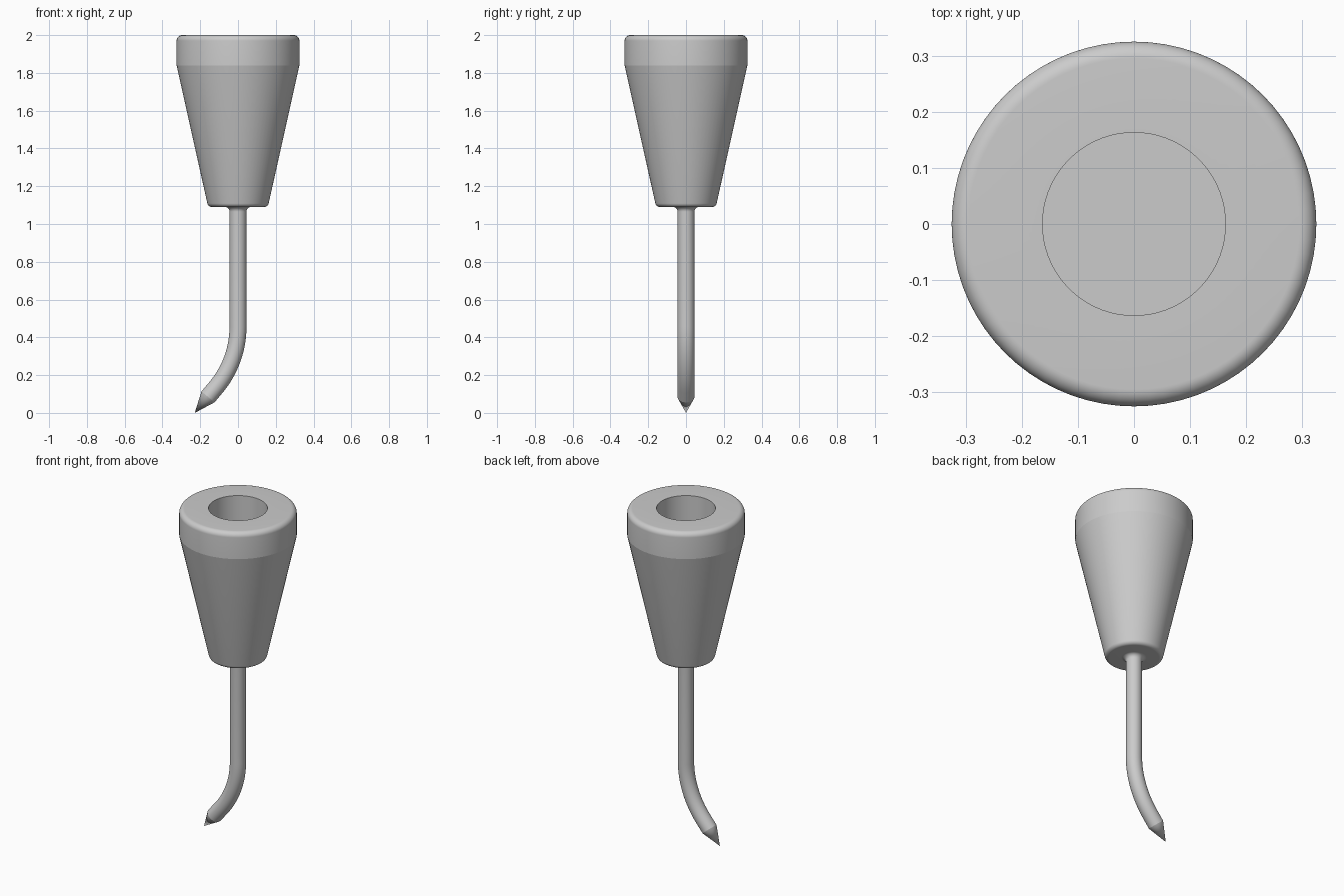
import bpy, bmesh
from math import sin, cos, pi, radians

cube = bpy.data.objects.get("Cube")
if cube:
    bpy.data.objects.remove(cube)

SEGMENTS = 72

grey = bpy.data.materials.new("plain grey")
grey.use_nodes = True
colour = (0.6, 0.6, 0.6, 1)
grey.diffuse_color = colour
grey.node_tree.nodes["Principled BSDF"].inputs["Base Color"].default_value = colour


def sweep(name, sections):
    """Skin circular sections (x, z, tilt, radius) into a closed surface."""
    bm = bmesh.new()
    rings = []
    for x, z, tilt, r in sections:
        ring = []
        for i in range(SEGMENTS):
            a = 2 * pi * i / SEGMENTS
            u = r * cos(a)
            ring.append(bm.verts.new((x + u * cos(tilt), r * sin(a), z - u * sin(tilt))))
        rings.append(ring)
    for low, high in zip(rings, rings[1:]):
        for i in range(SEGMENTS):
            j = (i + 1) % SEGMENTS
            bm.faces.new((low[i], low[j], high[j], high[i]))
    bmesh.ops.remove_doubles(bm, verts=bm.verts, dist=0.0001)
    bmesh.ops.recalc_face_normals(bm, faces=bm.faces)
    mesh = bpy.data.meshes.new(name)
    bm.to_mesh(mesh)
    bm.free()
    mesh.materials.append(grey)
    obj = bpy.data.objects.new(name, mesh)
    bpy.context.collection.objects.link(obj)
    bpy.ops.object.select_all(action='DESELECT')
    obj.select_set(True)
    bpy.context.view_layer.objects.active = obj
    bpy.ops.object.shade_smooth_by_angle(angle=radians(11))
    return obj


def arc(r, z, radius, start, end, steps=10):
    """Straight-axis sections following a rounded profile corner."""
    angles = [radians(start + (end - start) * i / steps) for i in range(steps + 1)]
    return [(0, z + radius * sin(a), 0, r + radius * cos(a)) for a in angles]


# Tapered handle with rounded rims and a blind socket in the top
handle = [(0, 1.09, 0, 0)]
handle += arc(0.138, 1.115, 0.025, -90, -12.5)
handle += [(0, 1.84, 0, 0.325)]
handle += arc(0.295, 1.97, 0.03, 0, 90)
handle += [(0, 2.0, 0, 0.163), (0, 1.4, 0, 0.163), (0, 1.4, 0, 0)]
sweep("handle", handle)

# Shaft: flared collar, straight rod, bend, short straight end, pointed tip
ROD, BEND, START, TILT = 0.045, 0.5, 0.456, radians(40)
shaft = [(0, 1.1, 0, 0), (0, 1.1, 0, 0.07)]
shaft += arc(0.07, 1.065, 0.025, 90, 180)
STEPS = 16
for i in range(STEPS + 1):
    t = TILT * i / STEPS
    shaft.append((-BEND * (1 - cos(t)), START - BEND * sin(t), t, ROD))
x, z = shaft[-1][:2]
x, z = x - 0.065 * sin(TILT), z - 0.065 * cos(TILT)
shaft.append((x, z, TILT, ROD))
shaft.append((-0.229, 0, TILT, 0))
sweep("bent_shaft", shaft)
